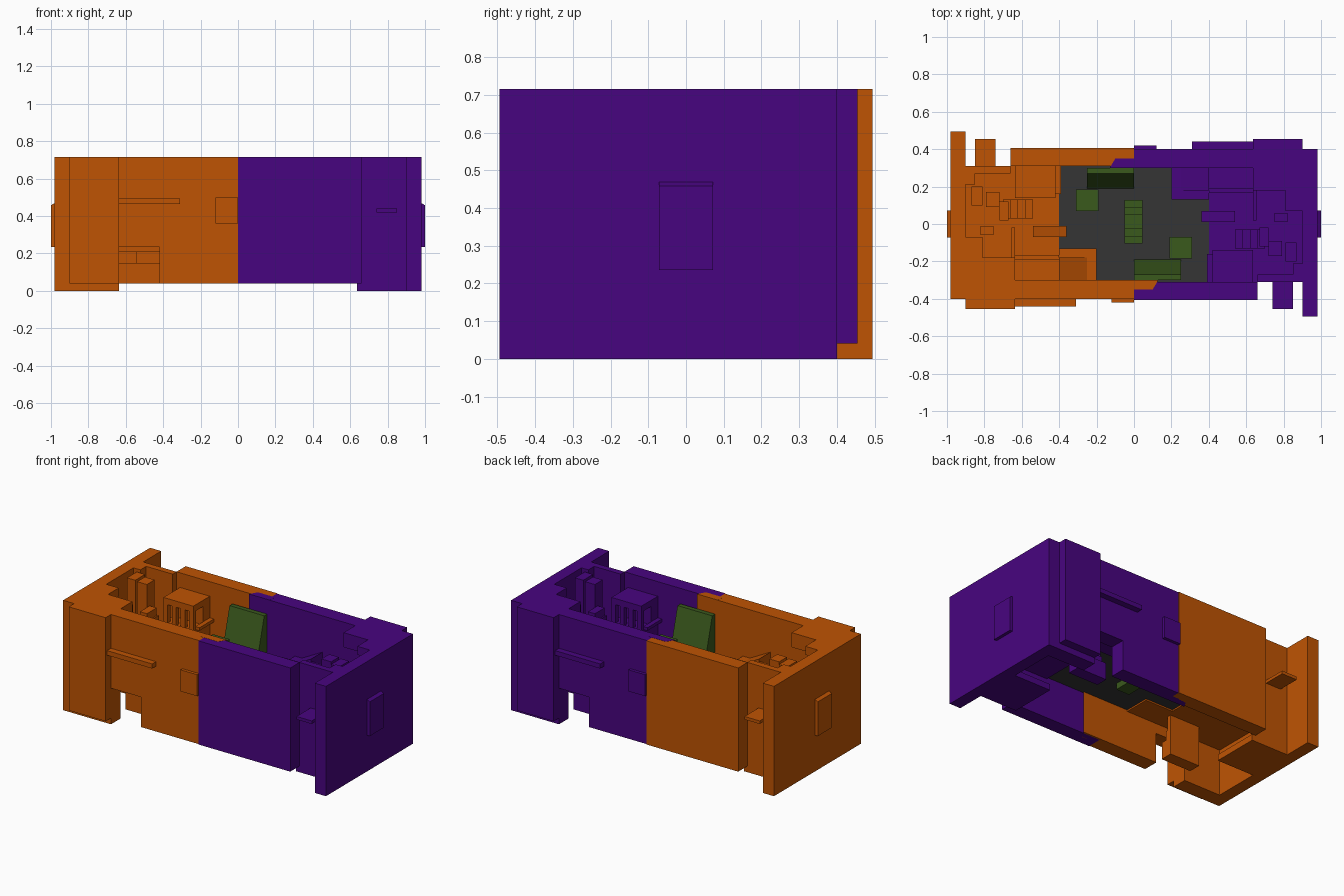
import bpy, bmesh, math
from mathutils import Matrix, Vector

if "Cube" in bpy.data.objects:
    bpy.data.objects.remove(bpy.data.objects["Cube"])


def material(name, rgb):
    m = bpy.data.materials.new(name)
    m.diffuse_color = (*rgb, 1)
    m.use_nodes = True
    m.node_tree.nodes["Principled BSDF"].inputs["Base Color"].default_value = m.diffuse_color
    return m


ORANGE = material("orange", (0.52, 0.088, 0.001))
PURPLE = material("purple", (0.064, 0.0015, 0.215))
GREEN = material("green", (0.042, 0.1, 0.012))
GREY = material("dark grey", (0.036, 0.036, 0.036))
TURN = Matrix.Rotation(math.pi, 4, 'Z')


def add(name, bm, mat, turned=False):
    me = bpy.data.meshes.new(name)
    if turned:
        bm.transform(TURN)
    bmesh.ops.recalc_face_normals(bm, faces=bm.faces)
    bm.to_mesh(me)
    me.materials.append(mat)
    bpy.context.collection.objects.link(bpy.data.objects.new(name, me))


def prism(name, pts, axis, lo, hi, mat=None):
    """Extrude a profile along an axis; without a material, make both team halves."""
    def put(a, b, t):
        return {'x': (t, a, b), 'y': (a, t, b), 'z': (a, b, t)}[axis]

    def build():
        bm = bmesh.new()
        f = bm.faces.new([bm.verts.new(put(a, b, lo)) for a, b in pts])
        r = bmesh.ops.extrude_face_region(bm, geom=[f])
        vs = [v for v in r['geom'] if isinstance(v, bmesh.types.BMVert)]
        bmesh.ops.translate(bm, verts=vs, vec=Vector(put(0, 0, hi - lo)))
        return bm
    if mat:
        add(name, build(), mat)
    else:
        add("orange_" + name, build(), ORANGE)
        add("purple_" + name, build(), PURPLE, True)


def box(name, x0, x1, y0, y1, z0, z1, mat=None):
    prism(name, [(x0, y0), (x1, y0), (x1, y1), (x0, y1)], 'z', z0, z1, mat)


TOP = 0.715
FLOOR = 0.33

# Outer shell (described for the orange half, the purple half is the same turned round)
box("end_wall", -0.98, -0.90, -0.40, 0.495, 0, TOP)
prism("end_plaque", [(-0.97, 0.235), (-1.0, 0.235), (-1.0, 0.458), (-0.97, 0.475)],
      'y', -0.072, 0.072)
box("base_slab", -0.90, -0.635, 0.0, 0.31, 0, 0.04)
box("corner_front", -0.90, -0.635, -0.455, -0.30, 0.04, TOP)
box("corner_roof", -0.90, -0.635, -0.30, -0.18, 0.62, TOP)
box("corner_foot", -0.90, -0.635, -0.40, -0.30, 0, 0.04)
box("recess_wall", -0.90, -0.66, 0.27, 0.31, 0, TOP)
box("recess_corner", -0.90, -0.85, 0.21, 0.27, FLOOR, TOP)
box("recess_shelf", -0.85, -0.74, 0.30, 0.455, 0.42, 0.44)

# Long walls with a low doorway in the front one
box("wall_front", -0.42, 0, -0.40, -0.30, 0.04, TOP)
box("wall_over_door", -0.635, -0.42, -0.40, -0.30, 0.235, TOP)
prism("wall_inner_end", [(-0.02, -0.35), (0.10, -0.35), (0.13, -0.30), (-0.02, -0.30)],
      'z', 0.04, TOP + 0.001)
box("wall_back", -0.66, 0, 0.31, 0.405, 0.04, TOP)
box("wall_ledge", -0.635, -0.31, -0.44, -0.39, 0.465, 0.495)
box("wall_panel", -0.12, 0, -0.42, -0.39, 0.36, 0.50)

# Behind the doorway: a short passage with steps
box("passage_back", -0.635, -0.42, -0.20, -0.17, 0.04, FLOOR)
box("passage_step_low", -0.635, -0.42, -0.25, -0.20, 0.04, 0.15)
box("passage_step_high", -0.635, -0.54, -0.22, -0.20, 0.15, 0.21)
box("passage_step_side", -0.54, -0.42, -0.21, -0.20, 0.15, 0.21)

# Raised floors
box("room_floor", -0.90, -0.40, -0.30, 0.31, FLOOR - 0.03, FLOOR)
box("side_platform", -0.40, -0.20, -0.30, -0.13, FLOOR - 0.03, 0.40)
prism("side_ramp", [(-0.40, FLOOR), (-0.25, 0.40), (-0.40, 0.48)], 'y', -0.30, -0.18)
box("arena_floor", -0.40, 0.40, -0.312, 0.312, FLOOR - 0.02, FLOOR + 0.004, GREY)

# Hut with window slots next to the back wall
HX0, HX1, HY0, HY1 = -0.635, -0.42, 0.14, 0.31
box("hut_roof", HX0, HX1, HY0, HY1, 0.58, 0.62)
box("hut_sill", HX0, HX1, HY0, HY1, FLOOR, 0.46)
box("hut_back", HX0, HX1, 0.24, HY1, 0.46, 0.58)
for i in range(4):
    x = HX0 + i * 0.0617
    box(f"hut_post_{i + 1}", x, x + 0.03, HY0, HY0 + 0.03, 0.46, 0.58)
box("hut_side_ledge", HX1, HX1 + 0.03, HY0 + 0.02, HY1, 0.46, 0.48)

# Inner room: pillars, dividers and stairs
for i, (x, y, w, d, top) in enumerate([
        (-0.87, 0.10, 0.06, 0.10, 0.70), (-0.79, 0.09, 0.07, 0.08, 0.70),
        (-0.72, 0.02, 0.05, 0.10, 0.55), (-0.82, -0.06, 0.07, 0.05, 0.60)]):
    box(f"room_pillar_{i + 1}", x, x + w, y, y + d, FLOOR, top)
box("room_roof_bar", -0.90, -0.81, -0.18, -0.07, 0.66, TOP)
box("room_divider", -0.655, -0.635, -0.18, -0.02, FLOOR, 0.52)
box("room_divider_side", -0.635, -0.40, -0.19, -0.165, FLOOR, 0.46)
for i in range(4):
    box(f"stair_{i + 1}", -0.70 + i * 0.04, -0.66 + i * 0.04, 0.03, 0.13,
        FLOOR, 0.50 - i * 0.04)
prism("beam", [(-0.54, 0.36), (-0.36, 0.36), (-0.36, 0.42), (-0.54, 0.48)], 'y', -0.07, -0.01)

# Green cover in the arena, two of each
for side, s in (("left", 1), ("right", -1)):
    xs = sorted((-0.31 * s, -0.19 * s))
    ys = sorted((0.07 * s, 0.185 * s))
    box(f"crate_{side}", *xs, *ys, FLOOR, FLOOR + 0.12, GREEN)
    xs = sorted((-0.25 * s, 0))
    prism(f"slanted_cover_{side}",
          [(0.19 * s, FLOOR), (0.30 * s, FLOOR), (0.30 * s, 0.62), (0.27 * s, 0.62)],
          'x', *xs, GREEN)

# Stepped centre mound
N = 6
for i in range(N):
    y = -0.105 + i * 0.039
    h = 0.08 + 0.05 * min(i, N - 1 - i)
    box(f"centre_step_{i + 1}", -0.05, 0.045, y, y + 0.039, 0.27, 0.27 + h, GREEN)
